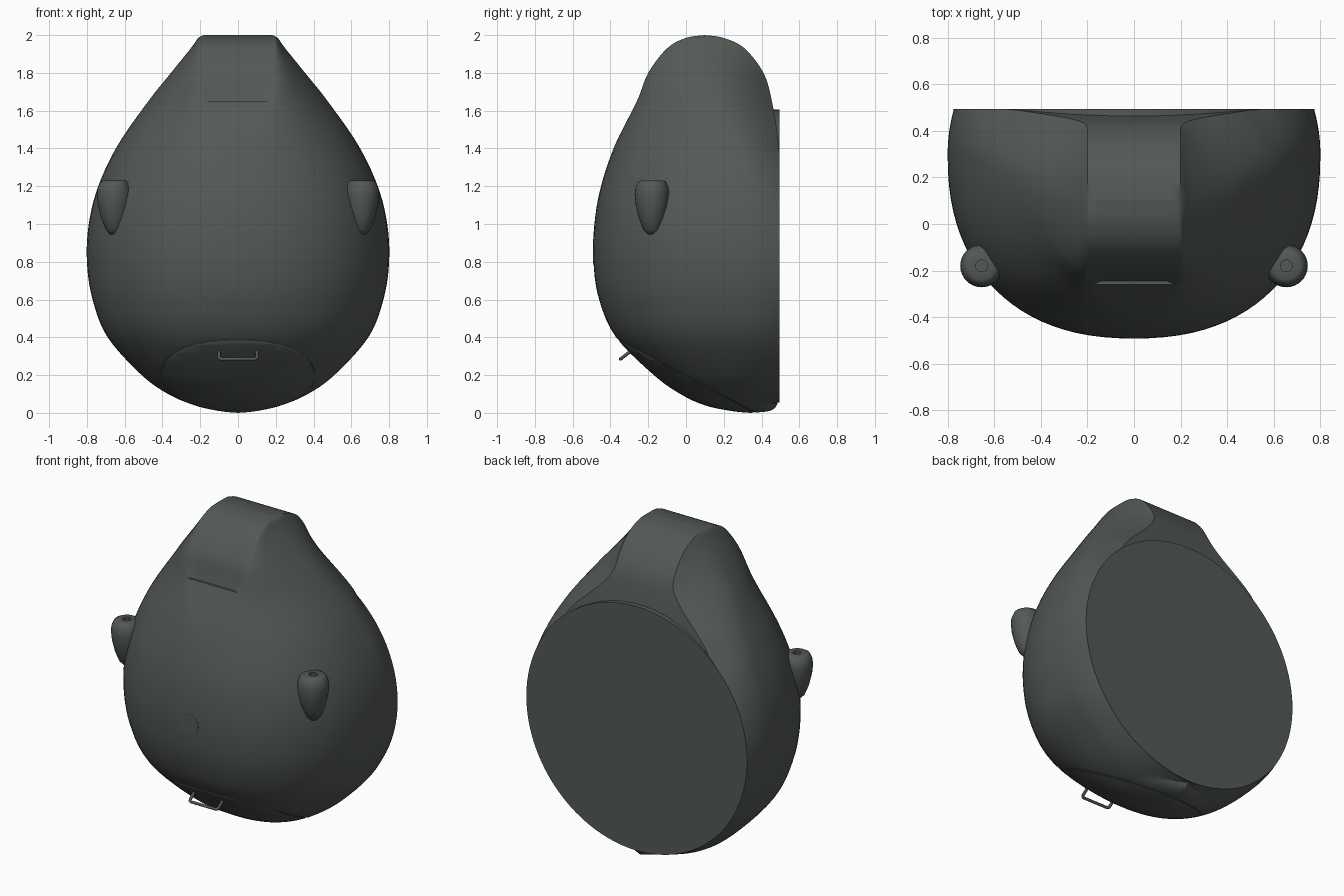
import bpy, bmesh, math
from mathutils import Vector, Matrix

if "Cube" in bpy.data.objects:
    bpy.data.objects.remove(bpy.data.objects["Cube"], do_unlink=True)


def make_material(name, color):
    mat = bpy.data.materials.new(name)
    mat.use_nodes = True
    mat.diffuse_color = color
    mat.node_tree.nodes["Principled BSDF"].inputs["Base Color"].default_value = color
    return mat


shell_mat = make_material("dark grey green", (0.085, 0.1, 0.09, 1))


def finish(name, bm, angle=30):
    """Turn a bmesh into a named object, smooth with sharp creases kept."""
    bmesh.ops.recalc_face_normals(bm, faces=bm.faces)
    mesh = bpy.data.meshes.new(name)
    bm.to_mesh(mesh)
    bm.free()
    obj = bpy.data.objects.new(name, mesh)
    bpy.context.collection.objects.link(obj)
    mesh.materials.append(shell_mat)
    bpy.ops.object.select_all(action="DESELECT")
    obj.select_set(True)
    bpy.context.view_layer.objects.active = obj
    bpy.ops.object.shade_smooth_by_angle(angle=math.radians(angle))
    return obj


def spline(rows, steps):
    """Pass a smooth curve through rows of numbers."""
    rows = [Vector(r) for r in rows]
    out = []
    for i in range(len(rows) - 1):
        a, b, c, d = (rows[max(0, min(len(rows) - 1, i + k))] for k in (-1, 0, 1, 2))
        for s in range(steps):
            t = s / steps
            out.append(b + (c - a) * (t / 2) + (a * 2 - b * 5 + c * 4 - d) * (t * t / 2)
                       + (b * 3 - a - c * 3 + d) * (t ** 3 / 2))
    return out + [rows[-1]]


def smoothstep(lo, hi, v):
    t = max(0, min(1, (v - lo) / (hi - lo)))
    return t * t * (3 - 2 * t)


# Egg-shaped shell: height, half width, front y, back y
BACK = 0.492
DISC_Z, DISC_R = 0.83, 0.775
levels = [
    (2, .18, .1, .1), (1.985, .21, 0, .2), (1.93, .25, -.1, .31),
    (1.8, .355, -.2, .41), (1.65, .475, -.26, .455), (1.42, .635, -.375, .49),
    (1.2, .74, -.45, BACK), (1, .79, -.485, BACK), (.8, .8, -.49, BACK),
    (.6, .77, -.46, BACK), (.4, .69, -.37, BACK), (.2, .51, -.17, BACK),
    (.1, .37, -.03, BACK), (.04, .23, .1, .48), (.01, .1, .24, .44), (0, 0, .34, .34),
]
STRIP = 0.2      # half width of the flat band over the top
STEP_Z = 1.65    # lower end of the band


def half_section(z, w, front, back, in_band):
    """Right half of one level, from front centre to back centre."""
    upper = smoothstep(1.25, 1.75, z)
    mid = max(front, min(back, 0.3 - 0.2 * smoothstep(1.2, 2, z)))
    flat = min(w, STRIP * upper)
    power = 2.3 - 0.6 * upper
    chord = math.sqrt(max(0, DISC_R ** 2 - (z - DISC_Z) ** 2))
    if z > 1.42:
        k = smoothstep(1.36, 1.8, z)
        chord = 0.52 * (1 - k) + STRIP * k
    chord = min(w, chord)
    recess = 0.014 * max(0, 1 - (z - STEP_Z) / 0.15) if in_band else 0
    pts = [(flat * i / 5, front + recess) for i in range(5)]
    for i in range(25):
        a = math.pi / 2 * i / 24
        pts.append((flat + (w - flat) * math.sin(a) ** (2 / power),
                    mid - (mid - front) * max(0, math.cos(a)) ** (2 / power)))
    for i in range(1, 11):
        s = i / 10
        pts.append((w - (w - chord) * s * s, mid + (back - mid) * s))
    pts += [(chord * (1 - i / 6), back) for i in range(1, 7)]
    return pts


bm = bmesh.new()
rings = []
for z, w, front, back in spline(levels, 5):
    passes = [True, False] if abs(z - STEP_Z) < 1e-4 else [z > STEP_Z]
    for in_band in passes:
        half = half_section(z, max(w, 0), front, back, in_band)
        loop = half + [(-x, y) for x, y in half[-2:0:-1]]
        rings.append([bm.verts.new((x, y, max(z, 0))) for x, y in loop])
for upper_ring, lower_ring in zip(rings, rings[1:]):
    n = len(upper_ring)
    for i in range(n):
        j = (i + 1) % n
        bm.faces.new((upper_ring[i], upper_ring[j], lower_ring[j], lower_ring[i]))
bmesh.ops.remove_doubles(bm, verts=bm.verts, dist=0.0005)

# Oval hatch seam: a fine groove where a tilted plane meets the shell
seam_point = Vector((0, -0.31, 0.36))
seam_normal = Vector((0, 0.35, 0.66)).normalized()
for offset in (-0.004, 0, 0.004):
    bmesh.ops.bisect_plane(bm, geom=bm.verts[:] + bm.edges[:] + bm.faces[:], dist=1e-5,
                           plane_co=seam_point + seam_normal * offset, plane_no=seam_normal)
for v in bm.verts:
    if abs((v.co - seam_point).dot(seam_normal)) < 2e-5 and v.co.y < 0.4:
        v.co += (Vector((0, 0.02, 0.19)) - v.co).normalized() * 0.006
finish("shell", bm)


def disc(name, radius, depth, centre, segments):
    """Round plate facing along y."""
    bm = bmesh.new()
    turn = Matrix.Translation(centre) @ Matrix.Rotation(math.pi / 2, 4, "X")
    bmesh.ops.create_cone(bm, cap_ends=True, segments=segments, radius1=radius,
                          radius2=radius, depth=depth, matrix=turn)
    return finish(name, bm)


# Flat back plate and the small front button
disc("back_plate", DISC_R, 0.055, (0, BACK - 0.0245, DISC_Z), 96)
disc("front_button", 0.065, 0.02, (0, -0.482, 0.855), 32)

# Teardrop side pods with a small socket in the top
pod_profile = [(0, 1.215), (.025, 1.215), (.025, 1.23), (.06, 1.23), (.074, 1.222),
               (.088, 1.19), (.092, 1.16), (.086, 1.1), (.069, 1.03),
               (.045, .97), (.024, .947), (0, .94)]
for side, x in (("left", 0.655), ("right", -0.655)):
    bm = bmesh.new()
    verts = [bm.verts.new((r, 0, z)) for r, z in pod_profile]
    edges = [bm.edges.new(pair) for pair in zip(verts, verts[1:])]
    bmesh.ops.spin(bm, geom=verts + edges, cent=(0, 0, 0), axis=(0, 0, 1),
                   angle=math.tau, steps=32)
    bmesh.ops.remove_doubles(bm, verts=bm.verts, dist=0.0005)
    bmesh.ops.translate(bm, verts=bm.verts, vec=(x, -0.18, 0))
    finish(side + "_pod", bm, 45)

# Wire pull handle on the hatch
curve = bpy.data.curves.new("hatch_handle", "CURVE")
curve.dimensions = "3D"
curve.bevel_depth = 0.009
curve.bevel_resolution = 3
curve.use_fill_caps = True
root, bend, tip = Vector((.1, -.27, .345)), Vector((.1, -.335, .294)), Vector((.085, -.347, .285))
side_path = [root, bend, (bend + tip) / 2 + Vector((.004, -.002, -.002)), tip]
path = side_path + [Vector((-p.x, p.y, p.z)) for p in reversed(side_path)]
line = curve.splines.new("POLY")
line.points.add(len(path) - 1)
for point, co in zip(line.points, path):
    point.co = (*co, 1)
line.use_smooth = True
curve.materials.append(shell_mat)
bpy.context.collection.objects.link(bpy.data.objects.new("hatch_handle", curve))
